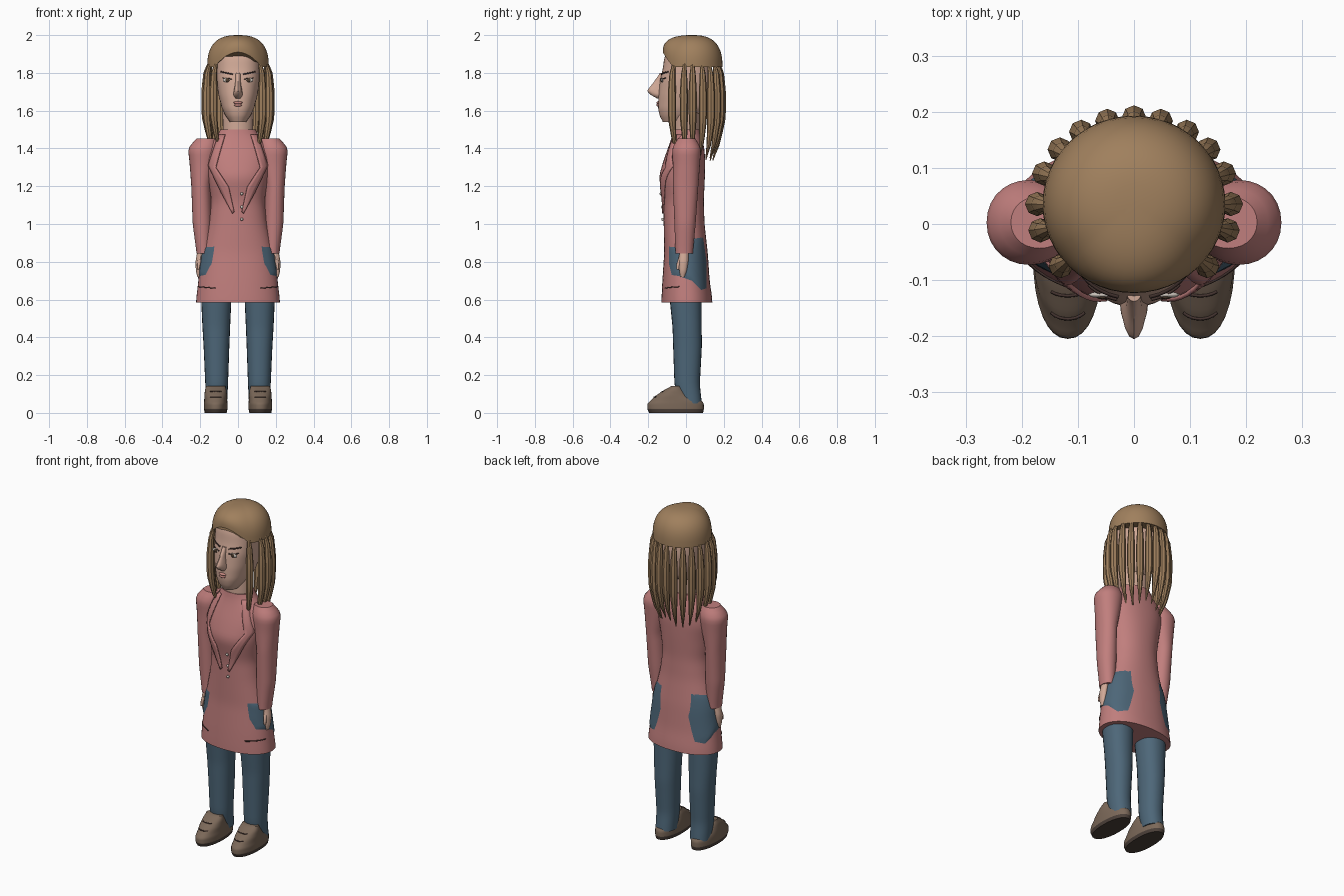
import bpy, bmesh, math, random
from mathutils import Vector

random.seed(4)
if "Cube" in bpy.data.objects:
    bpy.data.objects.remove(bpy.data.objects["Cube"])


def material(name, r, g, b):
    m = bpy.data.materials.new(name)
    m.use_nodes = True
    m.diffuse_color = (r, g, b, 1)
    m.node_tree.nodes["Principled BSDF"].inputs["Base Color"].default_value = (r, g, b, 1)
    return m


coat_pink = material("coat_pink", .53, .21, .205)
denim = material("denim_blue", .075, .135, .19)
hair_brown = material("hair_brown", .35, .215, .11)
skin = material("skin", .64, .40, .31)
lip = material("lip_pink", .55, .24, .21)
dark = material("dark_line", .06, .035, .03)
white = material("off_white", .6, .55, .5)
iris_brown = material("iris_brown", .08, .05, .03)
shoe_tan = material("shoe_tan", .20, .14, .10)
sole_brown = material("sole_brown", .07, .05, .04)


def smooth(ob, angle=40):
    bpy.ops.object.select_all(action='DESELECT')
    ob.select_set(True)
    bpy.context.view_layer.objects.active = ob
    bpy.ops.object.shade_smooth_by_angle(angle=math.radians(angle))


def finish(bm, name, mat, outward=None):
    bmesh.ops.recalc_face_normals(bm, faces=bm.faces)
    if outward:
        bm.normal_update()
        if sum(f.normal.dot(Vector(outward)) for f in bm.faces) < 0:
            bmesh.ops.reverse_faces(bm, faces=bm.faces)
    me = bpy.data.meshes.new(name)
    bm.to_mesh(me)
    bm.free()
    me.materials.append(mat)
    ob = bpy.data.objects.new(name, me)
    bpy.context.collection.objects.link(ob)
    smooth(ob)
    return ob


def linear(rings, z):
    z = min(max(z, rings[0][0]), rings[-1][0])
    for a, b in zip(rings, rings[1:]):
        if z <= b[0]:
            t = (z - a[0]) / (b[0] - a[0])
            return [u + (v - u) * t for u, v in zip(a[1:], b[1:])]


def section(rings, z):
    """Softened centre and radii (cx, cy, rx, ry) of a body part at height z."""
    d = (rings[-1][0] - rings[0][0]) * .015
    rows = [linear(rings, z + k * d) for k in (-2, -1, 0, 1, 2)]
    return [sum(c) / len(c) for c in zip(*rows)]


def skin_rows(bm, rows):
    """Bridge equally sized closed rows of vertices and cap both ends."""
    n = len(rows[0])
    for a, b in zip(rows, rows[1:]):
        for i in range(n):
            bm.faces.new((a[i], a[(i + 1) % n], b[(i + 1) % n], b[i]))
    bm.faces.new(rows[0])
    bm.faces.new(rows[-1])


def loft(name, mat, rings, n=28, p=2, steps=28, side=1):
    bm = bmesh.new()
    rows = []
    for j in range(steps + 1):
        z = rings[0][0] + (rings[-1][0] - rings[0][0]) * j / steps
        cx, cy, rx, ry = section(rings, z)
        row = []
        for i in range(n):
            c, s = math.cos(math.tau * i / n), math.sin(math.tau * i / n)
            x = cx * side + rx * math.copysign(abs(c) ** (2 / p), c)
            y = cy + ry * math.copysign(abs(s) ** (2 / p), s)
            row.append(bm.verts.new((x, y, z)))
        rows.append(row)
    skin_rows(bm, rows)
    return finish(bm, name, mat)


def on_front(rings, p, x, z, lift=0):
    """Point on the front of a lofted part."""
    cx, cy, rx, ry = section(rings, z)
    u = min(.99, abs(x - cx) / rx)
    return Vector((x, cy - ry * (1 - u ** p) ** (1 / p) - lift, z))


def ball(name, mat, loc, size):
    bm = bmesh.new()
    bmesh.ops.create_uvsphere(bm, u_segments=16, v_segments=10, radius=1)
    for v in bm.verts:
        v.co = Vector([a * b for a, b in zip(v.co, size)]) + Vector(loc)
    return finish(bm, name, mat)


def tube(name, mat, points, radius):
    cu = bpy.data.curves.new(name, 'CURVE')
    cu.dimensions = '3D'
    cu.bevel_depth = radius
    cu.bevel_resolution = 1
    cu.use_fill_caps = True
    sp = cu.splines.new('POLY')
    sp.points.add(len(points) - 1)
    for q, c in zip(sp.points, points):
        q.co = (*c, 1)
    cu.materials.append(mat)
    ob = bpy.data.objects.new(name, cu)
    bpy.context.collection.objects.link(ob)
    bpy.ops.object.select_all(action='DESELECT')
    ob.select_set(True)
    bpy.context.view_layer.objects.active = ob
    bpy.ops.object.convert(target='MESH')


def surface_line(name, mat, rings, p, a, b, radius, side):
    pts = []
    for i in range(9):
        x, z = (u + (v - u) * i / 8 for u, v in zip(a, b))
        q = on_front(rings, p, x, z, .001)
        pts.append((q.x * side, q.y, q.z))
    tube(name, mat, pts, radius)


# Rings are (z, centre x, centre y, radius x, radius y), from bottom to top
COAT = [(.585, 0, .005, .223, .135), (.62, 0, .004, .219, .133), (.7, 0, 0, .21, .125),
        (.85, 0, 0, .19, .115), (1, 0, -.01, .155, .108), (1.12, 0, -.013, .14, .107),
        (1.25, 0, -.022, .16, .122), (1.34, 0, -.008, .175, .11), (1.42, 0, .003, .16, .092),
        (1.46, 0, .003, .115, .078), (1.5, 0, .003, .088, .069)]
FACE = [(1.54, 0, -.06, .04, .06), (1.565, 0, -.045, .062, .092), (1.61, 0, -.02, .085, .128),
        (1.68, 0, -.008, .103, .138), (1.76, 0, 0, .115, .138), (1.82, 0, .005, .118, .128),
        (1.88, 0, .01, .117, .125), (1.94, 0, .02, .1, .11)]
SHOE = [(0, .118, -.052, .058, .142), (.02, .118, -.055, .062, .15), (.05, .118, -.055, .062, .149),
        (.065, .118, -.052, .061, .135), (.09, .118, -.065, .06, .097), (.12, .118, -.06, .057, .058),
        (.143, .118, -.05, .05, .025)]

loft("coat", coat_pink, COAT, n=48, p=2.2, steps=48)
loft("neck", skin, [(1.46, 0, 0, .08, .066), (1.62, 0, .005, .082, .07)], steps=4)
loft("head", skin, FACE, n=40, p=2.4, steps=32)
loft("nose", skin, [(1.665, 0, -.14, .012, .012), (1.682, 0, -.14, .026, .045),
                    (1.705, 0, -.14, .022, .068), (1.745, 0, -.135, .015, .04),
                    (1.80, 0, -.125, .012, .012)], n=16, steps=14)
for z, w in ((1.642, .024), (1.629, .02)):
    ball("lip", lip, on_front(FACE, 2.4, 0, z), (w, .01, .008))
for z in (1.16, 1.09, 1.025):
    ball("coat_button", white, on_front(COAT, 2.2, .02, z, .006), (.008, .007, .008))

# Outlines of the denim patch (y, z) and the lapel edges (x, z)
PATCH = [(-.09, .88), (-.03, .875), (.03, .92), (.09, .93), (.108, .8), (.108, .66),
         (.08, .65), (.03, .70), (-.04, .725), (-.075, .73), (-.09, .79)]
LAPEL = [((.105, 1.475), (.07, 1.475)), ((.16, 1.31), (.12, 1.30)),
         ((.09, 1.165), (.05, 1.195)), ((.03, 1.055), (.02, 1.065))]


def hip_patch(name, side):
    outline = [(a[0] + (b[0] - a[0]) * t / 4, a[1] + (b[1] - a[1]) * t / 4)
               for a, b in zip(PATCH, PATCH[1:] + PATCH[:1]) for t in range(4)]
    bm = bmesh.new()
    rows = []
    for k in range(1, 9):
        s, row = k / 8, []
        for oy, oz in outline:
            y, z = .015 + (oy - .015) * s, .8 + (oz - .8) * s
            cx, cy, rx, ry = section(COAT, z)
            u = max(-.97, min(.97, (y - cy) / ry))
            grow = 1.03 - .025 * s ** 8
            x = rx * (1 - abs(u) ** 2.2) ** (1 / 2.2)
            row.append(bm.verts.new((side * x * grow, cy + u * ry * grow, z)))
        rows.append(row)
    skin_rows(bm, rows)
    bm.faces.ensure_lookup_table()
    bmesh.ops.delete(bm, geom=[bm.faces[-1]], context='FACES_ONLY')
    finish(bm, name, denim, (side, 0, 0))


def lapel(name, side):
    bm = bmesh.new()
    rows = []
    for a, b in zip(LAPEL, LAPEL[1:]):
        for t in range(7):
            outer, inner = [Vector(a[i]).lerp(Vector(b[i]), t / 6) for i in (0, 1)]
            row = []
            for k in range(4):
                q = outer.lerp(inner, k / 3)
                c = on_front(COAT, 2.2, q.x, q.y, .009)
                row.append(bm.verts.new((c.x * side, c.y, c.z)))
            rows.append(row)
    for r, s in zip(rows, rows[1:]):
        for k in range(3):
            bm.faces.new((r[k], r[k + 1], s[k + 1], s[k]))
    bmesh.ops.remove_doubles(bm, verts=bm.verts, dist=.0005)
    ob = finish(bm, name, coat_pink, (0, -1, 0))
    mod = ob.modifiers.new("thickness", 'SOLIDIFY')
    mod.thickness = .008


for label, side in (("left", 1), ("right", -1)):
    # Arms and hands
    loft(label + "_sleeve", coat_pink, [
        (.845, .183, -.01, .036, .046), (1, .19, -.005, .05, .056), (1.2, .196, -.002, .051, .067),
        (1.32, .188, .002, .068, .072), (1.4, .186, .003, .079, .077), (1.435, .175, .003, .065, .06),
        (1.452, .165, .003, .045, .04)], p=2.1, side=side)
    loft(label + "_hand", skin, [
        (.72, .207, -.018, .008, .01), (.75, .209, -.016, .014, .02), (.8, .207, -.013, .018, .026),
        (.87, .195, -.01, .018, .024)], n=14, steps=12, side=side)
    loft(label + "_thumb", skin, [
        (.76, .21, -.045, .006, .007), (.79, .207, -.04, .009, .01), (.83, .2, -.025, .01, .012)],
        n=10, steps=8, side=side)
    # Legs and shoes
    loft(label + "_trouser_leg", denim, [
        (.05, .114, .022, .056, .062), (.15, .113, .006, .06, .067), (.35, .114, .008, .068, .076),
        (.45, .115, .006, .073, .077), (.6, .115, -.002, .08, .084), (.7, .112, 0, .08, .085)],
        n=24, p=2.2, side=side)
    shoe = loft(label + "_shoe", shoe_tan, SHOE, n=32, p=2.2, steps=21, side=side)
    shoe.data.materials.append(sole_brown)
    for f in shoe.data.polygons:
        f.material_index = int(f.center.z < .02)
    for z in (.088, .118):
        surface_line(label + "_lace", dark, SHOE, 2.2, (.088, z - .004), (.148, z - .004), .003, side)
    # Coat details
    hip_patch(label + "_denim_patch", side)
    lapel(label + "_lapel", side)
    surface_line(label + "_hem_stitch", dark, COAT, 2.2, (.12, .66), (.208, .668), .003, side)
    # Eyes and brows
    eye = on_front(FACE, 2.4, .056, 1.762)
    eye.x *= side
    ball(label + "_eye", white, eye, (.025, .006, .012))
    ball(label + "_iris", iris_brown, eye - Vector((0, .004, 0)), (.011, .004, .011))
    surface_line(label + "_eyelid", dark, FACE, 2.4, (.031, 1.768), (.081, 1.772), .003, side)
    surface_line(label + "_eyebrow", dark, FACE, 2.4, (.028, 1.793), (.09, 1.806), .004, side)

# Hair cap with an arched front edge
bm = bmesh.new()
rows = []
for j in range(14):
    phi = j / 13.2 * math.pi / 2
    f, h = math.cos(phi) ** .77, math.sin(phi) ** .77
    row = []
    for i in range(48):
        a = math.tau * i / 48
        x, y = .163 * math.cos(a), math.sin(a)
        base = 1.83 + (.08 * max(0, 1 - (x / .125) ** 2) if y < 0 else 0)
        row.append(bm.verts.new((x * f, .035 + .158 * y * f, base + (2 - base) * h)))
    rows.append(row)
skin_rows(bm, rows)
finish(bm, "hair_cap", hair_brown)

# Hanging strands: (share of length, distance from centre, radius)
STRAND = [(0, .115, .002), (.15, .142, .012), (.38, .159, .021), (.65, .16, .022),
          (.88, .155, .015), (1, .135, .004)]
half = [-41, -15, 2, 22, 40, 57, 74]
for k, deg in enumerate(half + [90] + [180 - d for d in half]):
    a = math.radians(deg)
    tip = 1.375 - .03 * max(0, math.sin(a)) + random.uniform(-.02, .03)
    rings = [(tip + (1.87 - tip) * t, 1.08 * r * math.cos(a), .03 + r * math.sin(a), w, w)
             for t, r, w in STRAND]
    loft("hair_strand_%d" % (k + 1), hair_brown, rings, n=8, steps=14)
